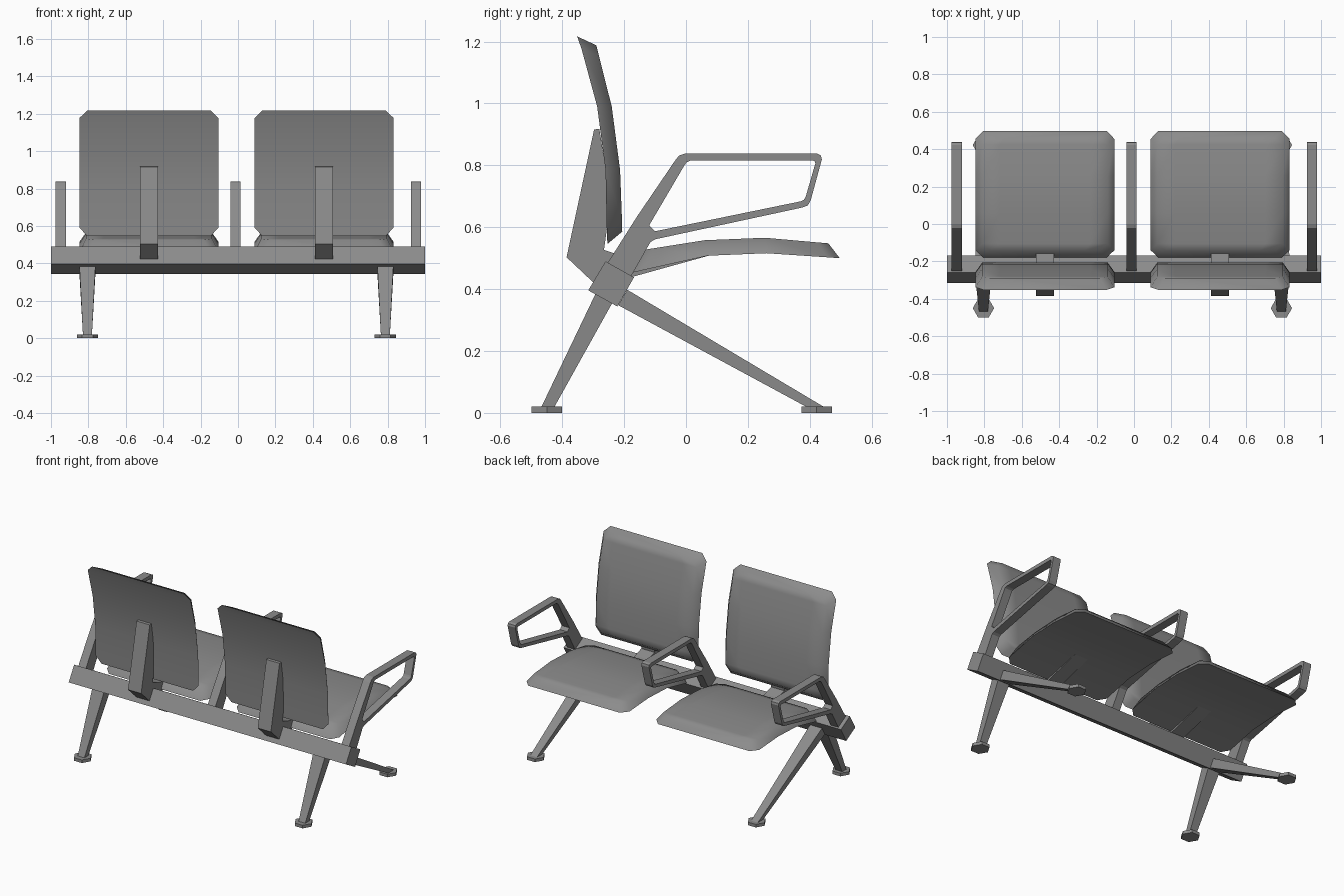
import bpy, bmesh, math
from mathutils import Vector

cube = bpy.data.objects.get("Cube")
if cube:
    bpy.data.objects.remove(cube)

grey = bpy.data.materials.new("neutral_grey")
grey.use_nodes = True
colour = (0.26, 0.26, 0.26, 1)
grey.diffuse_color = colour
grey.node_tree.nodes["Principled BSDF"].inputs["Base Color"].default_value = colour


def make(name, bm, smooth=None):
    bmesh.ops.recalc_face_normals(bm, faces=bm.faces)
    mesh = bpy.data.meshes.new(name)
    bm.to_mesh(mesh)
    bm.free()
    mesh.materials.append(grey)
    ob = bpy.data.objects.new(name, mesh)
    bpy.context.collection.objects.link(ob)
    if smooth:
        bpy.ops.object.select_all(action='DESELECT')
        ob.select_set(True)
        bpy.context.view_layer.objects.active = ob
        bpy.ops.object.shade_smooth_by_angle(angle=math.radians(smooth))
    return ob


def prism(name, outline, x, width):
    """Extrude a (y, z) outline across the width."""
    bm = bmesh.new()
    face = bm.faces.new([bm.verts.new((x - width / 2, y, z)) for y, z in outline])
    ext = bmesh.ops.extrude_face_region(bm, geom=[face])
    moved = [v for v in ext["geom"] if isinstance(v, bmesh.types.BMVert)]
    bmesh.ops.translate(bm, verts=moved, vec=(width, 0, 0))
    return make(name, bm)


def cushion(name, stations, x):
    """Loft a padded panel: flat wide shell side, narrower padded side."""
    bm = bmesh.new()
    rings = []
    last = len(stations) - 1
    for i, (shell, pad) in enumerate(stations):
        w = 0.33 if i in (0, last) else 0.371
        p = w - 0.035
        cols = [(s * w, shell) for s in (-1, 1)]
        cols += [(s * p, pad) for s in (1, 0.72, -0.72, -1)]
        rings.append([bm.verts.new((x + dx, y, z)) for dx, (y, z) in cols])
    for a, b in zip(rings, rings[1:]):
        for j in range(len(a)):
            k = (j + 1) % len(a)
            bm.faces.new((a[j], a[k], b[k], b[j]))
    bm.faces.new(rings[0])
    bm.faces.new(rings[-1])
    return make(name, bm, 58)


def leg(name, x, top, bottom):
    """Tapered leg between two (y, z) edges."""
    bm = bmesh.new()
    ends = []
    for edge, half in ((top, 0.043), (bottom, 0.024)):
        (y0, z0), (y1, z1) = edge
        ends.append([bm.verts.new(c) for c in ((x - half, y0, z0), (x + half, y0, z0),
                                               (x + half, y1, z1), (x - half, y1, z1))])
    a, b = ends
    for j in range(4):
        k = (j + 1) % 4
        bm.faces.new((a[j], a[k], b[k], b[j]))
    bm.faces.new(a)
    bm.faces.new(b)
    return make(name, bm)


def foot(name, x, y):
    bm = bmesh.new()
    bmesh.ops.create_cone(bm, cap_ends=True, segments=6, radius1=0.057, radius2=0.057, depth=0.02)
    # Point two corners sideways
    right = max(v.co.x for v in bm.verts)
    if right < 0.055:
        for v in bm.verts:
            v.co.x, v.co.y = v.co.y, -v.co.x
    bmesh.ops.translate(bm, verts=bm.verts, vec=(x, y, 0.01))
    return make(name, bm)


def armrest(name, x, width=0.055):
    # Rounded loop of the handle, outer and inner outlines
    outer = [(-.158, .635), (-.035, .816), (-.022, .832), (0, .839), (.422, .839), (.436, .832),
             (.439, .819), (.403, .687), (.394, .671), (.377, .664), (-.1, .561)]
    inner = [(-.119, .606), (-.007, .797), (.002, .81), (.016, .816), (.409, .816), (.416, .813),
             (.418, .806), (.387, .699), (.381, .689), (.372, .684), (-.1, .587)]
    bm = bmesh.new()
    loops = [[bm.verts.new((x + s * width / 2, y, z)) for y, z in pts]
             for pts, s in ((outer, -1), (outer, 1), (inner, 1), (inner, -1))]
    n = len(outer)
    for a, b in zip(loops, loops[1:] + loops[:1]):
        for j in range(n):
            k = (j + 1) % n
            bm.faces.new((a[j], a[k], b[k], b[j]))
    make(name + "_loop", bm)
    # Post down to the beam
    prism(name + "_post", [outer[0], inner[0], inner[-1], outer[-1],
                           (-.115, .552), (-.18, .437), (-.255, .482)], x, width)


# Cross beam, a square bar tilted about its length
prism("cross_beam", [(-.26, .49), (-.168, .438), (-.222, .344), (-.316, .396)], 0, 2)

back_profile = [((-.352, 1.217), (-.29, 1.188)), ((-.338, 1.178), (-.281, 1.152)),
                ((-.287, .99), (-.24, .99)), ((-.26, .784), (-.213, .784)),
                ((-.256, .59), (-.207, .625)), ((-.254, .546), (-.206, .586))]
seat_profile = [((.497, .5), (.46, .548)), ((.455, .503), (.425, .551)),
                ((.26, .516), (.255, .566)), ((.07, .508), (.06, .558)),
                ((-.14, .461), (-.105, .532)), ((-.18, .452), (-.142, .526))]

# Seats with their rear spine and under-seat bracket
for side, x in (("right", -0.476), ("left", 0.46)):
    cushion(side + "_backrest", back_profile, x)
    cushion(side + "_seat", seat_profile, x)
    prism(side + "_back_spine", [(-.28, .918), (-.297, .916), (-.386, .503), (-.298, .42), (-.25, .48),
                                 (-.2, .505), (-.265, .527), (-.255, .6), (-.258, .78)], x, 0.095)
    prism(side + "_seat_bracket", [(-.25, .482), (-.172, .44), (.08, .51), (-.12, .49),
                                   (-.2, .505)], x, 0.095)

# Armrests
for name, x in (("right_armrest", -0.947), ("middle_armrest", -0.013), ("left_armrest", 0.952)):
    armrest(name, x)

# Legs and hexagonal feet
for side, x in (("right", -0.805), ("left", 0.788)):
    leg(side + "_rear_leg", x, ((-.29, .39), (-.23, .37)), ((-.468, .018), (-.426, .018)))
    leg(side + "_front_leg", x, ((-.19, .398), (-.219, .348)), ((.448, .018), (.392, .018)))
    foot(side + "_rear_foot", x, -0.45)
    foot(side + "_front_foot", x, 0.422)
